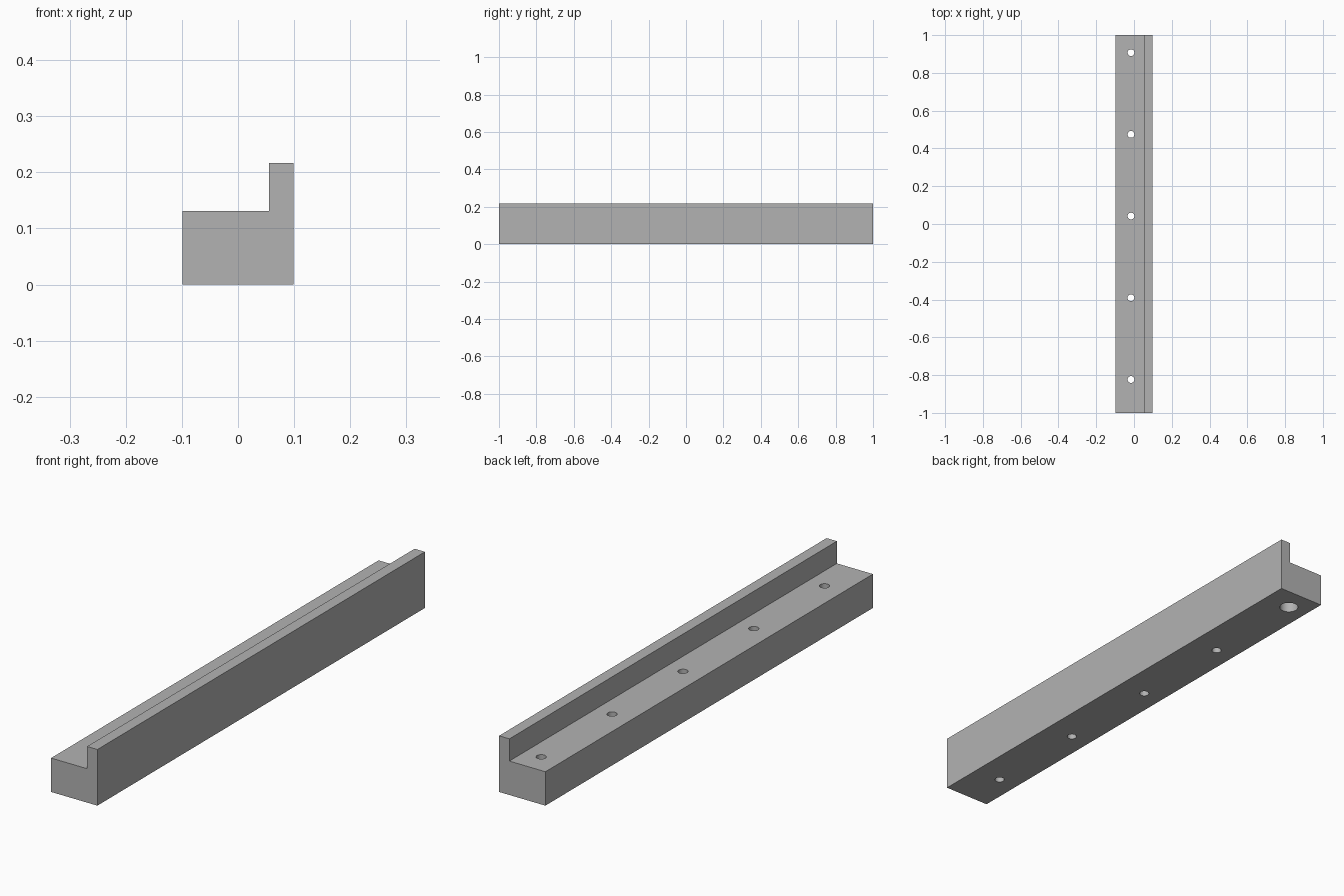
import bpy
import bmesh
import math

cube = bpy.data.objects.get("Cube")
if cube:
    bpy.data.objects.remove(cube, do_unlink=True)

HALF_W, HEIGHT = 0.099, 0.217
STEP_X, STEP_Z = 0.055, 0.131
HOLE_X, FIRST_Y, PITCH = -0.016, -0.823, 0.4325

grey = bpy.data.materials.new("plain grey")
grey.use_nodes = True
colour = (0.45, 0.45, 0.45, 1)
grey.diffuse_color = colour
grey.node_tree.nodes["Principled BSDF"].inputs["Base Color"].default_value = colour

# Rail: L-shaped profile extruded along its length
profile = [(-HALF_W, 0), (HALF_W, 0), (HALF_W, HEIGHT),
           (STEP_X, HEIGHT), (STEP_X, STEP_Z), (-HALF_W, STEP_Z)]
bm = bmesh.new()
face = bm.faces.new([bm.verts.new((x, -1, z)) for x, z in profile])
side = bmesh.ops.extrude_face_region(bm, geom=[face])
moved = [v for v in side["geom"] if isinstance(v, bmesh.types.BMVert)]
bmesh.ops.translate(bm, verts=moved, vec=(0, 2, 0))
bmesh.ops.recalc_face_normals(bm, faces=bm.faces)
mesh = bpy.data.meshes.new("stepped_rail")
bm.to_mesh(mesh)
bm.free()
rail = bpy.data.objects.new("stepped_rail", mesh)
bpy.context.collection.objects.link(rail)
mesh.materials.append(grey)


def drill(y, radius, bottom, top):
    """Cut one vertical round hole through the rail."""
    bpy.ops.mesh.primitive_cylinder_add(
        vertices=32, radius=radius, depth=top - bottom,
        location=(HOLE_X, y, (top + bottom) / 2))
    cutter = bpy.context.object
    cutter.name = "hole_cutter"
    cutter.hide_render = True
    cutter.data.materials.append(grey)
    cut = rail.modifiers.new("hole", 'BOOLEAN')
    cut.operation = 'DIFFERENCE'
    cut.solver = 'EXACT'
    cut.object = cutter
    bpy.context.view_layer.objects.active = rail
    bpy.ops.object.modifier_apply(modifier=cut.name)
    bpy.data.objects.remove(cutter, do_unlink=True)


# Row of screw holes
for i in range(5):
    drill(FIRST_Y + i * PITCH, 0.018, -0.1, 0.3)

# Wider recess under the rear hole
drill(FIRST_Y + 4 * PITCH, 0.035, -0.1, 0.07)

bpy.ops.object.select_all(action='DESELECT')
rail.select_set(True)
bpy.context.view_layer.objects.active = rail
bpy.ops.object.shade_smooth_by_angle(angle=math.radians(30))
